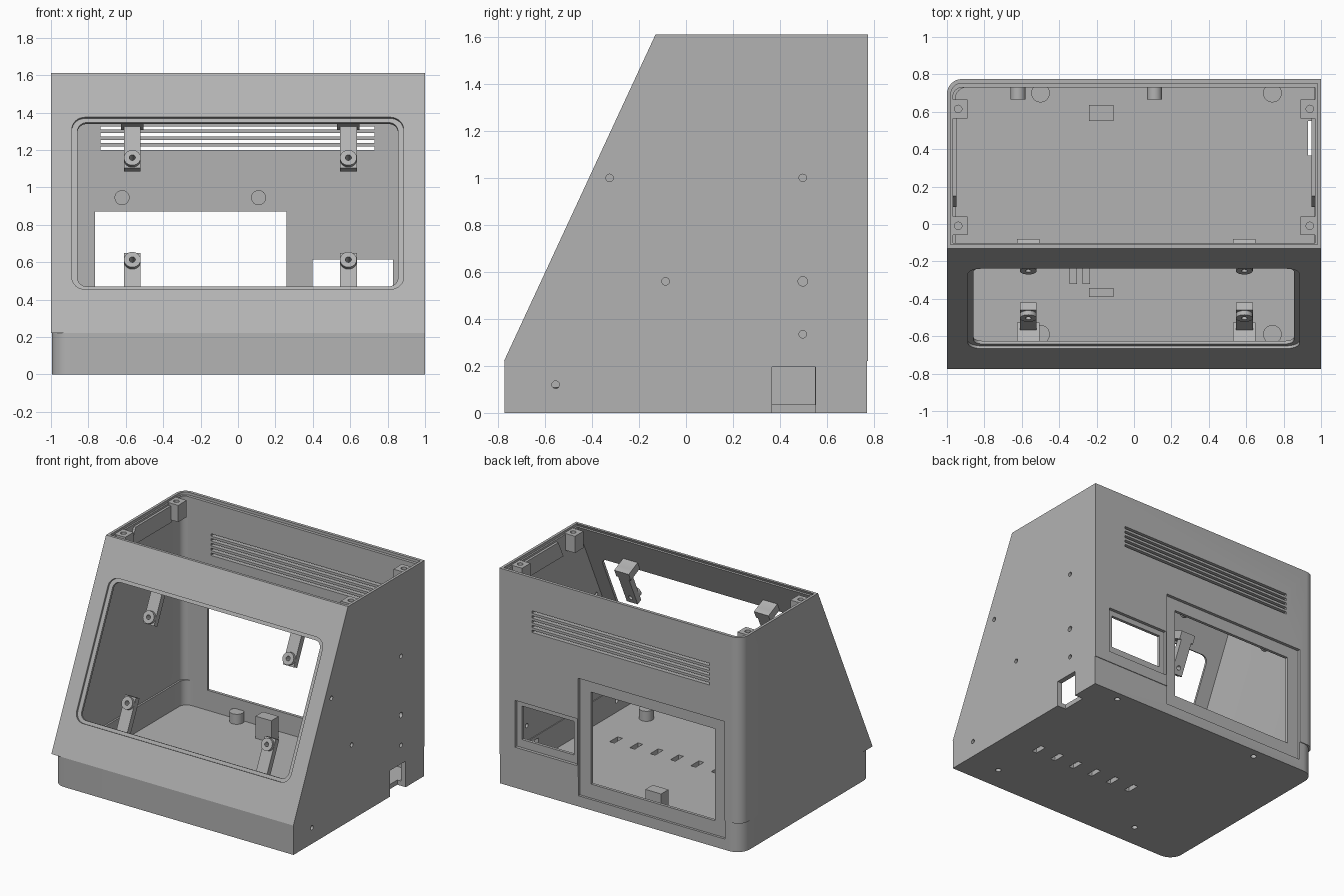
import bpy, bmesh, math
from mathutils import Matrix, Vector

if "Cube" in bpy.data.objects:
    bpy.data.objects.remove(bpy.data.objects["Cube"])

plastic = bpy.data.materials.new("grey plastic")
plastic.diffuse_color = (0.45, 0.45, 0.45, 1)
plastic.use_nodes = True
plastic.node_tree.nodes["Principled BSDF"].inputs["Base Color"].default_value = plastic.diffuse_color


def finish(name, bm, matrix=None):
    if matrix:
        bmesh.ops.transform(bm, matrix=matrix, verts=bm.verts)
    bmesh.ops.recalc_face_normals(bm, faces=bm.faces)
    me = bpy.data.meshes.new(name)
    bm.to_mesh(me)
    bm.free()
    me.materials.append(plastic)
    me.shade_smooth()
    me.set_sharp_from_angle(angle=math.radians(30))
    ob = bpy.data.objects.new(name, me)
    bpy.context.collection.objects.link(ob)
    return ob


def box(name, x0, x1, y0, y1, z0, z1, matrix=None, radius=0, pick=None):
    """Box with optional rounded upright edges chosen by pick(x, y)."""
    bm = bmesh.new()
    bmesh.ops.create_cube(bm, size=1)
    for v in bm.verts:
        v.co = Vector(((x0, x1)[v.co.x > 0], (y0, y1)[v.co.y > 0], (z0, z1)[v.co.z > 0]))
    if radius:
        round_edges(bm, radius, pick)
    return finish(name, bm, matrix)


def round_edges(bm, radius, pick=None):
    edges = [e for e in bm.edges
             if (e.verts[0].co.xy - e.verts[1].co.xy).length < 1e-5
             and (pick is None or pick(*e.verts[0].co.xy))]
    bmesh.ops.bevel(bm, geom=edges, offset=radius, segments=8, profile=0.5, affect='EDGES')


def side_prism(name, x0, x1, pts, radius=0, pick=None):
    """Extrude a (y, z) outline across x."""
    bm = bmesh.new()
    face = bm.faces.new([bm.verts.new((x0, y, z)) for y, z in pts])
    ext = bmesh.ops.extrude_face_region(bm, geom=[face])
    for v in ext["geom"]:
        if isinstance(v, bmesh.types.BMVert):
            v.co.x = x1
    bmesh.ops.recalc_face_normals(bm, faces=bm.faces)
    if radius:
        round_edges(bm, radius, pick)
    return finish(name, bm)


def cyl(name, radius, a, b, matrix=None):
    """Cylinder between two points."""
    a, b = Vector(a), Vector(b)
    bm = bmesh.new()
    bmesh.ops.create_cone(bm, cap_ends=True, segments=24, radius1=radius,
                          radius2=radius, depth=(b - a).length)
    m = Matrix.Translation((a + b) / 2) @ (b - a).to_track_quat('Z', 'Y').to_matrix().to_4x4()
    return finish(name, bm, matrix @ m if matrix else m)


def cut(ob, cutters, mode='DIFFERENCE'):
    for c in cutters:
        mod = ob.modifiers.new("cut", 'BOOLEAN')
        mod.operation, mod.object, mod.solver = mode, c, 'EXACT'
    dg = bpy.context.evaluated_depsgraph_get()
    me = bpy.data.meshes.new_from_object(ob.evaluated_get(dg))
    ob.modifiers.clear()
    ob.data = me
    me.shade_smooth()
    me.set_sharp_from_angle(angle=math.radians(30))


def discard(objs):
    for o in objs:
        bpy.data.objects.remove(o)


SEAM, TOP, BACK = 0.22, 1.61, 0.775
RUN = 0.645 / 1.39                      # slope of the front panel


def front_y(z):
    return -BACK + (z - SEAM) * RUN


def outline(offset, back, z0, z1):
    return [(front_y(z0) + offset, z0), (front_y(z1) + offset, z1), (back, z1), (back, z0)]


# Upper shell with sloped front, and lower tray
shell = side_prism("upper_shell", -1, 1, outline(0, BACK, SEAM, TOP), 0.08,
                   lambda x, y: x < 0 and y > 0)
tray = box("base_tray", -0.995, 1, -0.773, 0.77, 0, SEAM, radius=0.1, pick=lambda x, y: x < 0)

left_back = lambda x, y: x < 0 and y > 0
shell_only = [
    side_prism("cavity", -0.968, 0.968, outline(0.038, 0.73, 0.1, 1.8), 0.05, left_back),
    side_prism("rim", -0.98, 0.98, outline(0.02, 0.752, 1.59, 1.8), 0.06, left_back)]
tray_only = [box("tray_cavity", -0.955, 0.962, -0.73, 0.73, 0.035, 0.4,
                 radius=0.06, pick=lambda x, y: x < 0)]

# Front window in the plane of the slope: local x, along slope, outward
s = Vector((0, RUN, 1)).normalized()
n = Vector((1, 0, 0)).cross(s)
slope = Matrix.Translation((0, front_y(0.915), 0.915)) @ Matrix(
    ((1, 0, 0), s, n)).transposed().to_4x4()
shell_only += [
    box("window_recess", -0.888, 0.885, -0.507, 0.507, -0.016, 0.2, slope, 0.07),
    box("window_hole", -0.858, 0.855, -0.483, 0.483, -0.09, 0.2, slope, 0.05)]

# Rear vents
shell_only += [box("vent", -0.735, 0.73, 0.6, 0.9, z - 0.009, z + 0.009)
               for z in (1.209, 1.245, 1.281, 1.317, 1.353)]

# Rear openings with shallow recesses, and the side notch
shared = [box("panel_hole", -0.765, 0.258, 0.6, 0.9, 0.185, 0.872),
          box("panel_recess", -0.86, 0.35, 0.752, 0.9, 0.08, 0.96)]
shell_only += [box("port_hole", 0.398, 0.83, 0.6, 0.9, 0.365, 0.615),
               box("port_recess", 0.36, 0.872, 0.752, 0.9, 0.305, 0.655)]
tray_only.append(box("side_notch", 0.93, 1.1, 0.365, 0.552, -0.1, 0.195))

# Screw holes in the right side
shell_only += [cyl("side_hole", r, (0.9, y, z), (1.1, y, z)) for y, z, r in
               ((-0.325, 1.0, 0.016), (0.497, 1.0, 0.016), (-0.087, 0.56, 0.016),
                (0.497, 0.56, 0.02), (0.497, 0.335, 0.016))]
tray_only.append(cyl("side_hole", 0.016, (0.9, -0.555, 0.12), (1.1, -0.555, 0.12)))

# Floor slots and foot screw holes
FEET = [(x, y) for x in (-0.5, 0.74) for y in (-0.59, 0.7)]
tray_only += [box("slot", x - 0.02, x + 0.02, -0.235, -0.14, -0.1, 0.1)
              for x in (-0.13 + 0.168 * i for i in range(6))]
foot_holes = [cyl("foot_hole", 0.02, (x, y, -0.1), (x, y, 0.07)) for x, y in FEET]

cut(shell, shell_only + shared)
cut(tray, tray_only + shared + foot_holes)

# Floor standoffs
for x, y in FEET:
    standoff = cyl("floor_standoff", 0.05, (x, y, 0.03), (x, y, 0.11))
    cut(standoff, foot_holes)
discard(shell_only + tray_only + shared + foot_holes)

# Floor blocks and rear wall bosses
box("tall_floor_block", -0.24, -0.11, 0.55, 0.637, 0.03, 0.2)
box("low_floor_block", -0.24, -0.11, -0.39, -0.342, 0.03, 0.09)
for x in (-0.325, -0.255):
    box("floor_rib", x - 0.02, x + 0.02, -0.32, -0.23, 0.03, 0.06)
for x in (-0.62, 0.11):
    cyl("wall_boss", 0.04, (x, 0.665, 0.945), (x, 0.735, 0.945))

# Lid posts in the top corners, and stiffening plates between them
for side in (-1, 1):
    for y in (0.615, -0.01):
        x = 0.94 * side
        post = box("lid_post", x - 0.05, x + 0.04 if side > 0 else x + 0.05,
                   y - 0.05, y + 0.05, 1.47, 1.595)
        if side < 0:
            for v in post.data.vertices:
                v.co.x = max(v.co.x, -0.98)
        hole = cyl("post_hole", 0.02, (x, y, 1.5), (x, y, 1.7))
        cut(post, [hole])
        discard([hole])
    side_prism("side_plate", 0.95 * side, 0.975 * side,
               [(0.57, 1.575), (0.15, 1.575), (0.09, 1.45), (0.57, 1.45)])

# Screen brackets: foot on the front wall, arm along the slope, drilled pad
for x in (-0.565, 0.59):
    for pad, end, sign in ((0.306, 0.56, 1), (-0.295, -0.56, -1)):
        inner = pad - 0.05 * sign
        arm = box("screen_bracket", x - 0.045, x + 0.045, min(inner, end), max(inner, end),
                  -0.15, -0.105, slope)
        lo, hi = sorted((0.5 * sign, end))
        foot = box("bracket_foot", x - 0.06, x + 0.06, lo, hi, -0.15, -0.025, slope)
        button = cyl("bracket_pad", 0.045, (x, pad, -0.14), (x, pad, -0.08), slope)
        hole = cyl("pad_hole", 0.016, (x, pad, -0.2), (x, pad, 0), slope)
        cut(arm, [foot, button], 'UNION')
        cut(arm, [hole])
        discard([foot, button, hole])
